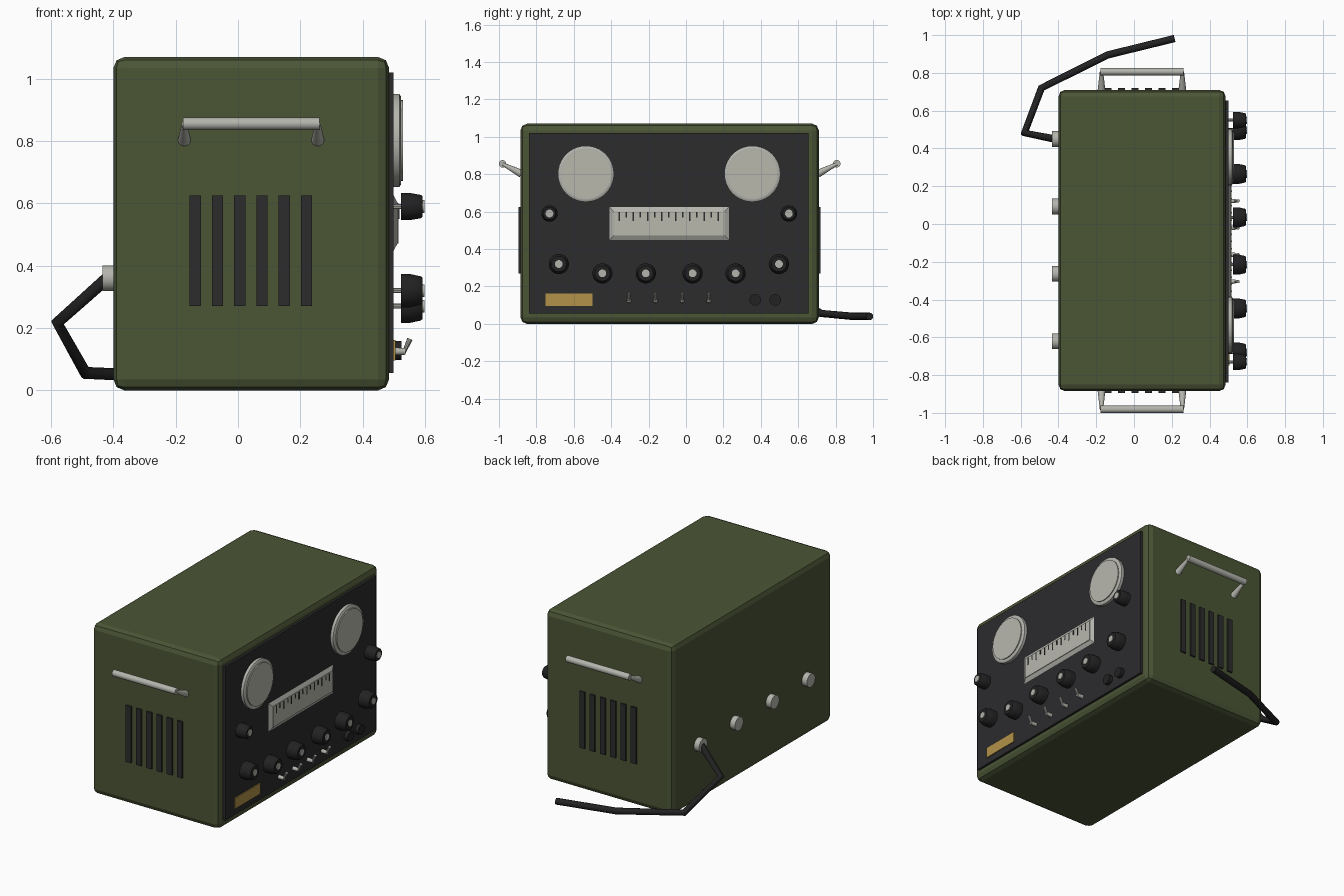
import bpy, bmesh, math
from mathutils import Vector

cube = bpy.data.objects.get("Cube")
if cube:
    bpy.data.objects.remove(cube, do_unlink=True)


def material(name, rgb, rough=0.6):
    m = bpy.data.materials.new(name)
    m.use_nodes = True
    m.diffuse_color = (*rgb, 1)
    bsdf = m.node_tree.nodes["Principled BSDF"]
    bsdf.inputs["Base Color"].default_value = (*rgb, 1)
    bsdf.inputs["Roughness"].default_value = rough
    return m


GREEN = material("olive green", (0.07, 0.09, 0.036))
PANEL = material("charcoal", (0.025, 0.025, 0.027))
BLACK = material("black rubber", (0.016, 0.016, 0.017))
METAL = material("light metal", (0.46, 0.46, 0.42))
FACE = material("pale dial", (0.48, 0.48, 0.42))
BRASS = material("brass", (0.45, 0.29, 0.065))


def finish(name, bm, mat, smooth=False):
    bmesh.ops.recalc_face_normals(bm, faces=bm.faces)
    me = bpy.data.meshes.new(name)
    bm.to_mesh(me)
    bm.free()
    me.materials.append(mat)
    ob = bpy.data.objects.new(name, me)
    bpy.context.collection.objects.link(ob)
    if smooth:
        bpy.ops.object.select_all(action='DESELECT')
        ob.select_set(True)
        bpy.context.view_layer.objects.active = ob
        bpy.ops.object.shade_smooth_by_angle(angle=math.radians(35))
    return ob


def box(name, x, y, z, mat, bevel=0, segments=2):
    """Box from (min, max) pairs."""
    bm = bmesh.new()
    bmesh.ops.create_cube(bm, size=1)
    for v in bm.verts:
        v.co = [(a + b) / 2 + c * (b - a) for c, (a, b) in zip(v.co, (x, y, z))]
    if bevel:
        bmesh.ops.bevel(bm, geom=bm.edges[:], offset=bevel, segments=segments,
                        profile=0.5, affect='EDGES')
    return finish(name, bm, mat)


def lathe(name, start, axis, profile, mat, sides=24):
    """Solid of revolution: profile holds (distance along axis, radius)."""
    start, axis = Vector(start), Vector(axis).normalized()
    u = axis.orthogonal().normalized()
    w = axis.cross(u)
    bm = bmesh.new()
    rings = []
    for d, r in profile:
        rings.append([bm.verts.new(start + axis * d + r * (
            u * math.cos(2 * math.pi * i / sides) + w * math.sin(2 * math.pi * i / sides)))
            for i in range(sides)])
    for a, b in zip(rings, rings[1:]):
        for i in range(sides):
            j = (i + 1) % sides
            bm.faces.new((a[i], a[j], b[j], b[i]))
    bm.faces.new(rings[0])
    bm.faces.new(rings[-1])
    return finish(name, bm, mat, True)


def rod(name, a, b, r1, r2, mat, sides=16):
    d = Vector(b) - Vector(a)
    return lathe(name, a, d, [(0, r1), (d.length, r2)], mat, sides)


FRONT = 0.5      # x of the control panel surface
X = (1, 0, 0)

# Cabinet and control panel
box("cabinet", (-0.4, 0.485), (-0.885, 0.71), (0, 1.07), GREEN, 0.035)
box("control_panel", (0.47, FRONT), (-0.84, 0.655), (0.055, 1.02), PANEL)

# Round meters
for side, y in (("right", -0.535), ("left", 0.355)):
    lathe(f"meter_bezel_{side}", (FRONT, y, 0.802), X,
          [(0, 0.15), (0.018, 0.15), (0.024, 0.14), (0.024, 0.133)], METAL, 40)
    lathe(f"meter_face_{side}", (FRONT, y, 0.802), X, [(0, 0.13), (0.03, 0.13)], FACE, 40)

# Tuning scale: sloped frame, pale face and tick marks
bm = bmesh.new()
bmesh.ops.create_cube(bm, size=1)
for v in bm.verts:
    inset = 0.026 if v.co.x > 0 else 0
    v.co = (FRONT + (0.014 if v.co.x > 0 else 0),
            -0.09 + math.copysign(0.32 - inset, v.co.y),
            0.537 + math.copysign(0.088 - inset, v.co.z))
finish("scale_frame", bm, METAL)
box("scale_face", (FRONT, 0.516), (-0.386, 0.206), (0.472, 0.602), FACE)
TICKS = 15
for i in range(TICKS):
    y = -0.357 + i * 0.0378
    low = 0.55 if i % 2 == 0 else 0.57
    box(f"scale_tick_{i + 1}", (0.514, 0.518), (y - 0.004, y + 0.004), (low, 0.597), PANEL)

# Knobs with metal caps
knobs = [(-0.73, 0.59, 0.044), (0.55, 0.59, 0.044),
         (-0.68, 0.32, 0.054), (0.497, 0.32, 0.054)]
knobs += [(y, 0.27, 0.054) for y in (-0.447, -0.215, 0.035, 0.265)]
for i, (y, z, r) in enumerate(knobs, 1):
    lathe(f"knob_spindle_{i}", (FRONT, y, z), X, [(0, 0.008), (0.03, 0.008)], METAL, 8)
    lathe(f"knob_{i}", (0.523, y, z), X,
          [(0, r), (0.03, r), (0.064, r * 0.86), (0.07, r * 0.76)], BLACK, 20)
    lathe(f"knob_cap_{i}", (0.59, y, z), X, [(0, 0.021), (0.008, 0.021)], METAL, 12)

# Toggle switches
for i, y in enumerate((-0.305, -0.163, -0.02, 0.122), 1):
    lathe(f"switch_collar_{i}", (FRONT, y, 0.125), X, [(0, 0.013), (0.038, 0.011)], METAL, 12)
    rod(f"switch_lever_{i}", (0.532, y, 0.12), (0.552, y, 0.165), 0.006, 0.009, METAL, 10)

# Sockets and maker's plate
for i, y in enumerate((0.37, 0.477), 1):
    lathe(f"socket_{i}", (FRONT, y, 0.128), X, [(0, 0.031), (0.025, 0.031)], BLACK, 20)
box("brass_plate", (FRONT, 0.506), (-0.75, -0.5), (0.095, 0.162), BRASS)

# Vents and carrying handles on both ends
for side, wall, s in (("front", -0.885, -1), ("back", 0.71, 1)):
    for i in range(6):
        x = -0.137 + i * 0.0714
        box(f"vent_{side}_{i + 1}", (x - 0.018, x + 0.018),
            sorted((wall - s * 0.01, wall + s * 0.01)), (0.27, 0.625), PANEL)
    grip = wall + s * 0.096
    for i, x in enumerate((-0.172, 0.256), 1):
        rod(f"handle_post_{side}_{i}", (x, wall - s * 0.005, 0.803), (x, grip, 0.855),
            0.021, 0.009, METAL)
    rod(f"handle_bar_{side}", (-0.177, grip, 0.856), (0.261, grip, 0.856), 0.02, 0.02, METAL)

# Rear connectors
for i in range(4):
    lathe(f"connector_{i + 1}", (-0.39, 0.45 - i * 0.357, 0.36), (-1, 0, 0),
          [(0, 0.042), (0.045, 0.042)], METAL, 20)

# Power cable
path = [(-0.42, 0.45, 0.36), (-0.58, 0.482, 0.217), (-0.49, 0.72, 0.056),
        (-0.14, 0.895, 0.04), (0.215, 0.982, 0.04)]
curve = bpy.data.curves.new("power_cable", 'CURVE')
curve.dimensions = '3D'
curve.bevel_depth = 0.02
curve.bevel_resolution = 3
curve.use_fill_caps = True
spline = curve.splines.new('POLY')
spline.points.add(len(path) - 1)
for p, co in zip(spline.points, path):
    p.co = (*co, 1)
curve.materials.append(BLACK)
bpy.context.collection.objects.link(bpy.data.objects.new("power_cable", curve))
